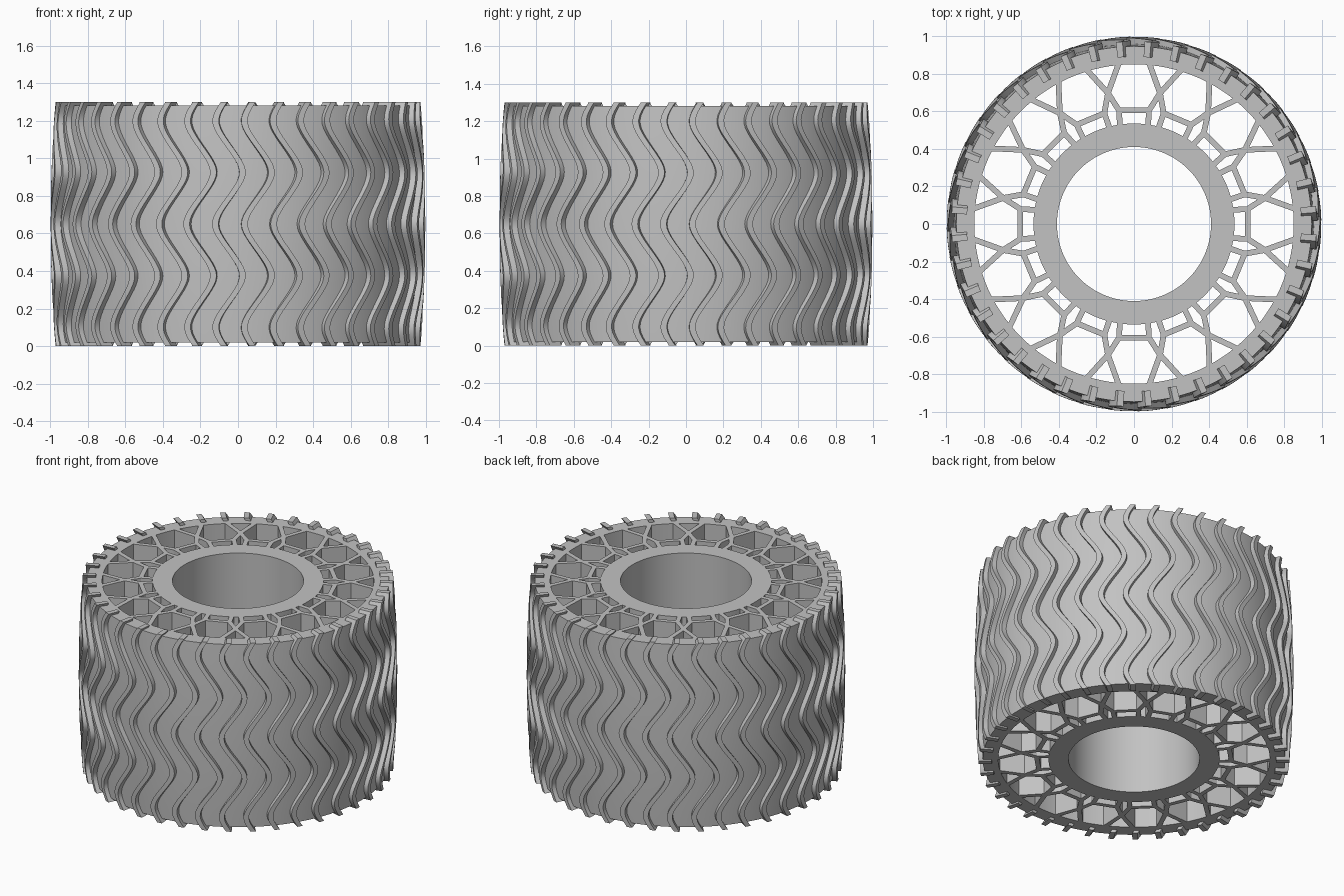
import bpy, bmesh, math
from math import cos, sin, pi, radians
from mathutils import Vector

HEIGHT, INSET = 1.30, 0.02
BOTTOM, TOP = INSET, HEIGHT - INSET

cube = bpy.data.objects.get("Cube")
if cube:
    bpy.data.objects.remove(cube, do_unlink=True)

grey = bpy.data.materials.new("grey_rubber")
grey.use_nodes = True
grey.diffuse_color = (0.54, 0.54, 0.54, 1)
grey.node_tree.nodes["Principled BSDF"].inputs["Base Color"].default_value = (0.54, 0.54, 0.54, 1)


def polar(r, a, z=0.0):
    return Vector((r * cos(a), r * sin(a), z))


def finish(name, bm, angle=35):
    bmesh.ops.recalc_face_normals(bm, faces=bm.faces)
    mesh = bpy.data.meshes.new(name)
    bm.to_mesh(mesh)
    bm.free()
    mesh.materials.append(grey)
    ob = bpy.data.objects.new(name, mesh)
    bpy.context.collection.objects.link(ob)
    bpy.ops.object.select_all(action='DESELECT')
    ob.select_set(True)
    bpy.context.view_layer.objects.active = ob
    bpy.ops.object.shade_smooth_by_angle(angle=radians(angle))


def lathe(name, profile, steps=120):
    """Closed (radius, z) profile revolved around z."""
    bm = bmesh.new()
    rings = [[bm.verts.new(polar(r, 2 * pi * i / steps, z)) for r, z in profile]
             for i in range(steps)]
    n = len(profile)
    for i in range(steps):
        a, b = rings[i], rings[(i + 1) % steps]
        for j in range(n):
            k = (j + 1) % n
            bm.faces.new((a[j], b[j], b[k], a[k]))
    finish(name, bm)


def bulge(z):
    """Barrel profile of the tread, 0 at the ends and 1 in the middle."""
    return 1 - (2 * z / HEIGHT - 1) ** 2


# Hub sleeve and outer band
lathe("hub", [(0.41, BOTTOM), (0.535, BOTTOM), (0.535, TOP), (0.41, TOP)])
band = [(0.85, TOP), (0.85, BOTTOM)]
for i in range(13):
    z = BOTTOM + (TOP - BOTTOM) * i / 12
    band.append((0.945 + 0.02 * bulge(z), z))
lathe("outer_band", band)

# Honeycomb webs: sixteen hexagons that meet at shared corners
SECTORS, WALL = 16, 0.03
webs = bmesh.new()


def wall(p, q):
    d = (q - p).normalized()
    p, q = p - d * 0.008, q + d * 0.008
    side = Vector((-d.y, d.x, 0)) * WALL / 2
    base = [p - side, q - side, q + side, p + side]
    low = [webs.verts.new((v.x, v.y, BOTTOM)) for v in base]
    high = [webs.verts.new((v.x, v.y, TOP)) for v in base]
    webs.faces.new(low[::-1])
    webs.faces.new(high)
    for i in range(4):
        j = (i + 1) % 4
        webs.faces.new((low[i], low[j], high[j], high[i]))


for s in range(SECTORS):
    mid = 2 * pi * s / SECTORS

    def node(r, degrees):
        return polar(r, mid + radians(degrees))

    for m in (1, -1):
        wall(node(0.86, 5.4 * m), node(0.71, 11.25 * m))
        wall(node(0.71, 11.25 * m), node(0.61, 7.5 * m))
        wall(node(0.61, 7.5 * m), node(0.525, 8.2 * m))
    wall(node(0.61, -7.5), node(0.61, 7.5))
finish("honeycomb_webs", webs)

# Wavy tread ribs running across the width
RIBS, STEPS, PERIOD = 40, 56, 0.55
SWING, HALF = radians(4.2), 0.017
ribs = bmesh.new()
for n in range(RIBS):
    start = radians(-90 + 6.2) + 2 * pi * n / RIBS
    prev = None
    for i in range(STEPS + 1):
        z = HEIGHT * i / STEPS
        wave = math.asin(0.75 * cos(2 * pi * (z - 0.375) / PERIOD)) / math.asin(0.75)
        a = start + SWING * wave
        outer = 0.972 + 0.025 * bulge(z)
        across = polar(1, a + pi / 2) * HALF
        ring = [ribs.verts.new(polar(r, a, z) + across * m)
                for r, m in ((0.89, -1), (outer, -1), (outer, 1), (0.89, 1))]
        if prev:
            for j in range(4):
                k = (j + 1) % 4
                ribs.faces.new((prev[j], prev[k], ring[k], ring[j]))
        else:
            ribs.faces.new(ring[::-1])
        prev = ring
    ribs.faces.new(prev)
finish("tread_ribs", ribs)
